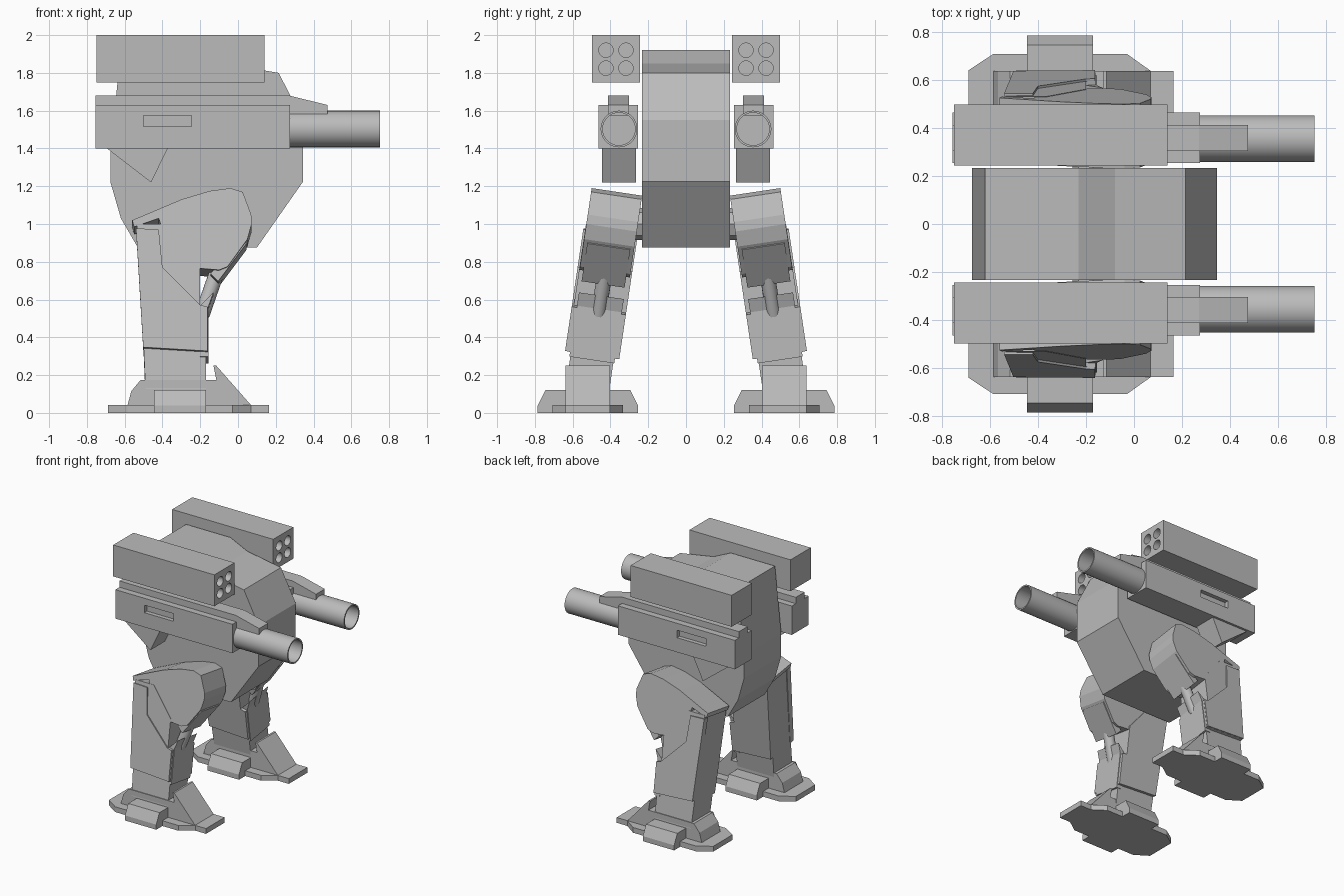
import bpy, bmesh, math
from mathutils import Vector

if "Cube" in bpy.data.objects:
    bpy.data.objects.remove(bpy.data.objects["Cube"])

grey = bpy.data.materials.new("armour grey")
grey.diffuse_color = (0.5, 0.5, 0.5, 1)
grey.use_nodes = True
grey.node_tree.nodes["Principled BSDF"].inputs["Base Color"].default_value = grey.diffuse_color


def finish(name, bm):
    bmesh.ops.recalc_face_normals(bm, faces=bm.faces)
    me = bpy.data.meshes.new(name)
    bm.to_mesh(me)
    bm.free()
    me.materials.append(grey)
    ob = bpy.data.objects.new(name, me)
    bpy.context.collection.objects.link(ob)
    return ob


def prism(name, pts, a, b, place=lambda p, q, d: (p, d, q)):
    """Extrude a 2D profile from depth a to b; place maps to 3D."""
    bm = bmesh.new()
    lo = [bm.verts.new(place(p, q, a)) for p, q in pts]
    hi = [bm.verts.new(place(p, q, b)) for p, q in pts]
    bm.faces.new(lo)
    bm.faces.new(hi)
    n = len(pts)
    for i in range(n):
        j = (i + 1) % n
        bm.faces.new((lo[i], lo[j], hi[j], hi[i]))
    return finish(name, bm)


def rods(name, ends, r, n=32):
    """One or more cylinders between pairs of points."""
    bm = bmesh.new()
    for p, q in ends:
        p, q = Vector(p), Vector(q)
        rot = (q - p).to_track_quat('Z', 'Y')
        rings = [[bm.verts.new(c + rot @ Vector((r * math.cos(t), r * math.sin(t), 0)))
                  for t in (2 * math.pi * i / n for i in range(n))] for c in (p, q)]
        bm.faces.new(rings[0])
        bm.faces.new(rings[1])
        for i in range(n):
            j = (i + 1) % n
            bm.faces.new((rings[0][i], rings[0][j], rings[1][j], rings[1][i]))
    return finish(name, bm)


def rect(x0, x1, z0, z1):
    return [(x0, z0), (x1, z0), (x1, z1), (x0, z1)]


def cut(ob, cutter):
    m = ob.modifiers.new("cut", 'BOOLEAN')
    m.operation, m.solver, m.object = 'DIFFERENCE', 'EXACT', cutter
    bpy.context.view_layer.objects.active = ob
    bpy.ops.object.modifier_apply(modifier=m.name)
    bpy.data.objects.remove(cutter)


def smooth(ob):
    bpy.ops.object.select_all(action='DESELECT')
    ob.select_set(True)
    bpy.context.view_layer.objects.active = ob
    bpy.ops.object.shade_smooth_by_angle(angle=math.radians(30))


# hull
prism("hull", [(-.53, .875), (.10, .875), (.345, 1.225), (.345, 1.55), (.215, 1.80),
               (-.08, 1.85), (-.23, 1.92), (-.62, 1.92), (-.645, 1.68), (-.675, 1.4),
               (-.675, 1.22), (-.62, 1.03)], -.233, .233)

TILT = math.radians(8.5)
CA, SA = math.cos(TILT), math.sin(TILT)

for s, side in ((-1, "right"), (1, "left")):
    def flat(p, q, d):
        return (p, s * d, q)

    def leg(p, q, d):
        # splayed leg frame: d is across the leg, foot end outward
        w = (q - .325) / CA
        return (p, s * (.495 + d * CA - w * SA), .305 + w * CA + d * SA)

    def plan(p, q, d):
        return (p, s * q, d)

    def across(p, q, d):
        return (d, s * p, q)

    # missile box with four tubes
    box = prism(side + "_missile_box", rect(-.75, .14, 1.75, 2.0), .243, .497, flat)
    cut(box, rods("tube_cutter", [((.08, s * y, z), (.2, s * y, z))
                                  for y in (.318, .424) for z in (1.825, 1.92)], .038, 24))

    # gun pod: housing with side slot, top rail, lower fin
    pod = prism(side + "_gun_pod", rect(-.755, .275, 1.40, 1.63), .253, .463, flat)
    cut(pod, prism("slot_cutter", rect(-.5, -.245, 1.515, 1.575), .43, .55, flat))
    prism(side + "_pod_rail", [(-.755, 1.6), (-.755, 1.68), (.27, 1.68), (.475, 1.63),
                               (.475, 1.575), (.275, 1.575)], .303, .412, flat)
    prism(side + "_pod_fin", [(-.70, 1.405), (-.46, 1.22), (-.37, 1.405)], .265, .445, flat)

    # hollow barrel
    barrel = rods(side + "_gun_barrel", [((.2, s * .355, 1.503), (.752, s * .355, 1.503))], .097)
    cut(barrel, rods("bore_cutter", [((.45, s * .355, 1.503), (.9, s * .355, 1.503))], .086))
    smooth(barrel)

    # hip joint
    rods(side + "_hip_joint", [((-.17, s * .15, 1.0), (-.17, s * .33, 1.0))], .085, 8)

    # thigh with its front plate
    prism(side + "_thigh", [(-.56, 1.02), (-.3, 1.13), (-.15, 1.175), (-.04, 1.19), (.025, 1.17),
                            (.07, 1.05), (.072, 1.0), (.05, .92), (-.055, .775), (-.1, .757),
                            (-.2, .765), (-.365, .785), (-.385, .93), (-.42, 1.03),
                            (-.55, .985)], -.135, .135, leg)
    prism(side + "_thigh_plate", [(.045, .90), (-.105, .70), (-.145, .74), (0, .93)],
          -.115, .115, leg)

    # knee piston
    piston = rods(side + "_knee_piston", [(leg(-.11, .77, 0), leg(-.19, .54, 0))], .04, 16)
    smooth(piston)

    # shin: core, outer armour, front plate, ankle
    prism(side + "_shin", [(-.535, 1.0), (-.37, 1.0), (-.2, .79), (-.2, .57), (-.16, .56),
                           (-.16, .325), (-.5, .345)], -.143, .137, leg)
    prism(side + "_shin_armour", [(-.54, .975), (-.42, .97), (-.4, .77), (-.2, .57), (-.162, .56),
                                  (-.162, .326), (-.502, .346)], .1, .147, leg)
    prism(side + "_shin_plate", [(-.13, .64), (-.155, .57), (-.155, .30), (-.2, .30),
                                 (-.2, .57)], -.12, .12, leg)
    prism(side + "_ankle", [(-.5, .36), (-.17, .36), (-.17, .13), (-.49, .13)], -.115, .115, leg)

    # foot: sole, instep with toe ridge, side bar
    prism(side + "_foot_sole", [(-.688, .40), (-.585, .333), (-.03, .333), (.07, .403), (.165, .403),
                                (.165, .637), (.07, .637), (-.03, .708), (-.585, .708),
                                (-.688, .64)], 0, .042, plan)
    prism(side + "_foot_instep", [(-.585, .04), (-.565, .115), (-.515, .175), (-.115, .175),
                                  (-.13, .25), (-.115, .25), (.07, .04)], .403, .637, flat)
    prism(side + "_foot_side_bar", [(.255, 0), (.255, .04), (.295, .12), (.745, .12),
                                    (.785, .04), (.785, 0)], -.445, -.17, across)
